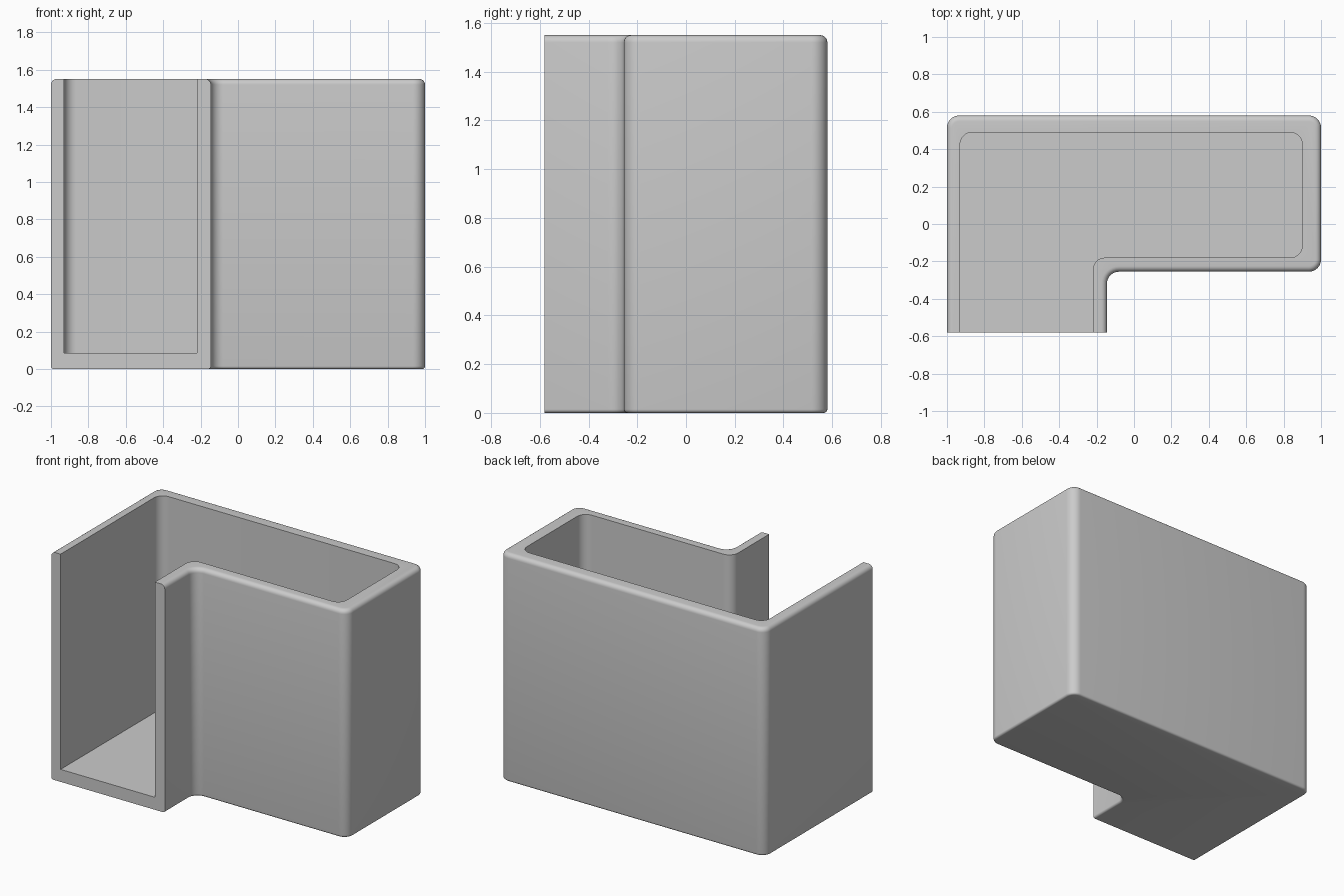
import bpy, bmesh
from math import sin, cos, pi
from mathutils import Vector

cube = bpy.data.objects.get("Cube")
if cube:
    bpy.data.objects.remove(cube, do_unlink=True)

HEIGHT, FLOOR, FRONT, RADIUS = 1.55, 0.085, -0.58, 0.065


def l_profile(left, right, back, step_y, step_x, front, inset=0.0):
    """L-shaped outline with rounded corners, shrunk by inset; front ends stay square."""
    left, right, back = left + inset, right - inset, back - inset
    step_y, step_x = step_y + inset, step_x - inset
    convex, concave = RADIUS - inset, RADIUS + inset
    corners = [(left, front, 0), (step_x, front, 0), (step_x, step_y, concave),
               (right, step_y, convex), (right, back, convex), (left, back, convex)]
    points = []
    for i, (x, y, r) in enumerate(corners):
        p = Vector((x, y))
        if not r:
            points.append(p)
            continue
        a = (Vector(corners[i - 1][:2]) - p).normalized()
        b = (Vector(corners[(i + 1) % len(corners)][:2]) - p).normalized()
        centre = p + (a + b) * r
        for k in range(9):
            t = k / 8 * pi / 2
            points.append(centre - b * r * cos(t) - a * r * sin(t))
    return points


def loft(name, layers):
    """Solid skinned through (z, outline) layers with flat caps."""
    bm = bmesh.new()
    rings = [[bm.verts.new((p.x, p.y, z)) for p in outline] for z, outline in layers]
    for low, high in zip(rings, rings[1:]):
        for i in range(len(low)):
            j = (i + 1) % len(low)
            bm.faces.new((low[i], low[j], high[j], high[i]))
    bm.faces.new(rings[0][::-1])
    bm.faces.new(rings[-1])
    bmesh.ops.recalc_face_normals(bm, faces=bm.faces)
    mesh = bpy.data.meshes.new(name)
    bm.to_mesh(mesh)
    bm.free()
    obj = bpy.data.objects.new(name, mesh)
    bpy.context.collection.objects.link(obj)
    return obj


def outer(inset):
    return l_profile(-1, 1, 0.58, -0.255, -0.145, FRONT, inset)


# Outer body with a small rounded bottom edge and a larger rounded top edge
layers = []
for k in range(5):
    t = k / 4 * pi / 2
    layers.append((0.015 * (1 - cos(t)), outer(0.015 * (1 - sin(t)))))
for k in range(7):
    t = k / 6 * pi / 2
    layers.append((HEIGHT - 0.03 * (1 - sin(t)), outer(0.03 * (1 - cos(t)))))
body = loft("open_l_shaped_holder", layers)

# Cavity open at the top and the front
inside = l_profile(-0.93, 0.9, 0.49, -0.18, -0.22, FRONT - 0.2)
cavity = loft("cavity_cutter", [(FLOOR, inside), (HEIGHT + 0.2, inside)])
cavity.hide_render = True
cut = body.modifiers.new("cavity", "BOOLEAN")
cut.operation, cut.solver, cut.object = "DIFFERENCE", "EXACT", cavity

bpy.ops.object.select_all(action="DESELECT")
body.select_set(True)
bpy.context.view_layer.objects.active = body
bpy.ops.object.modifier_apply(modifier=cut.name)
bpy.data.objects.remove(cavity, do_unlink=True)

# Plain grey finish
grey = bpy.data.materials.new("plain_grey")
grey.use_nodes = True
colour = (0.6, 0.6, 0.6, 1)
grey.diffuse_color = colour
grey.node_tree.nodes["Principled BSDF"].inputs["Base Color"].default_value = colour
body.data.materials.clear()
body.data.materials.append(grey)
bpy.ops.object.shade_smooth_by_angle(angle=pi / 6)
